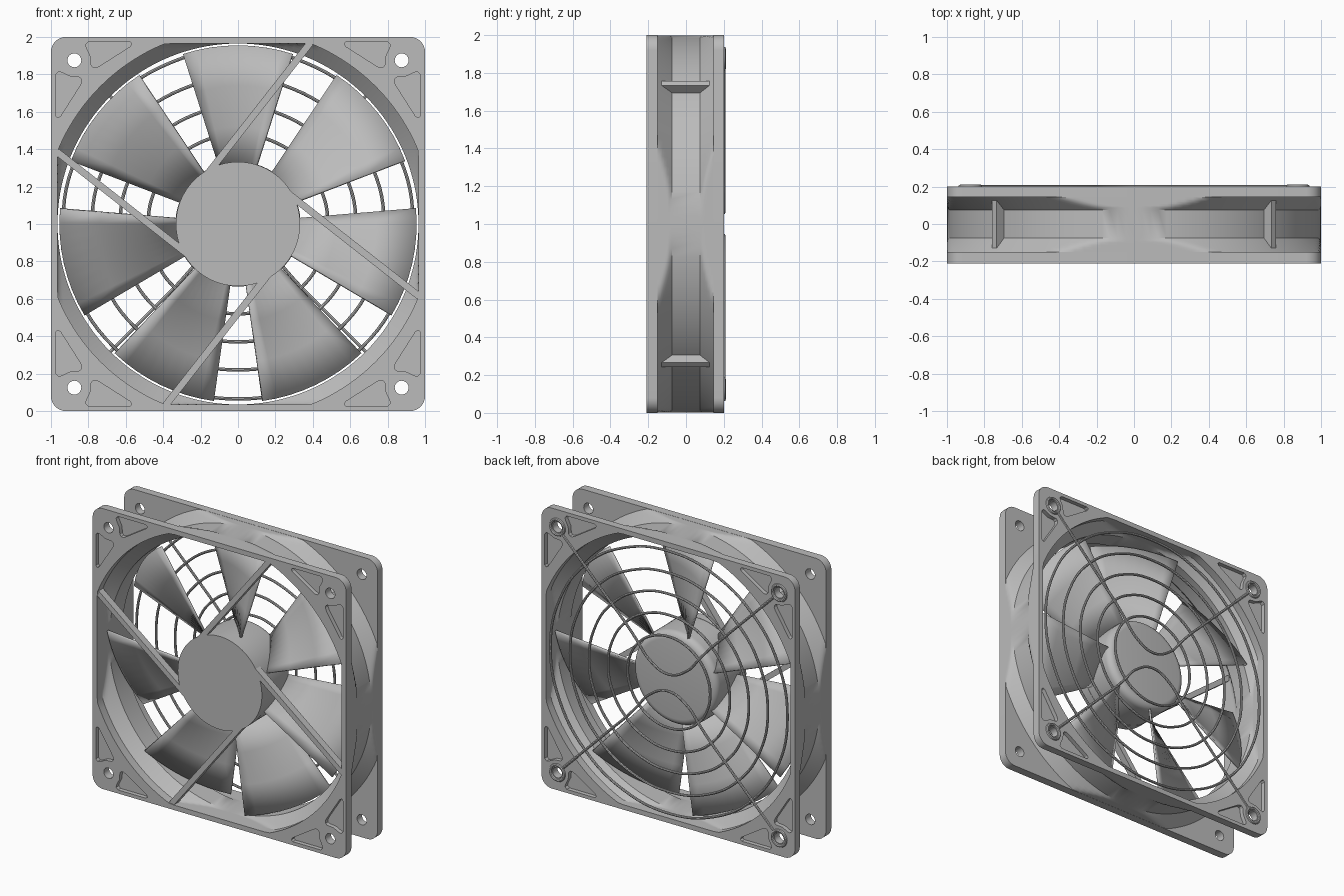
import bpy, bmesh, math
from math import sin, cos, pi, radians

if "Cube" in bpy.data.objects:
    bpy.data.objects.remove(bpy.data.objects["Cube"])

grey = bpy.data.materials.new("grey_plastic")
grey.use_nodes = True
tone = (0.5, 0.5, 0.5, 1)
grey.diffuse_color = tone
grey.node_tree.nodes["Principled BSDF"].inputs["Base Color"].default_value = tone

SEG = 144          # steps around the round parts
FRONT, BACK = (-0.21, -0.15), (0.145, 0.20)   # depth of the two flanges
BORE, MOUTH, LIMIT = 0.965, 1.04, 0.965       # tunnel radius, flared radius, flat limit


def finish(obj):
    """Turn into a mesh, colour it and smooth it."""
    bpy.ops.object.select_all(action='DESELECT')
    obj.select_set(True)
    bpy.context.view_layer.objects.active = obj
    if obj.type == 'CURVE':
        bpy.ops.object.convert(target='MESH')
        obj = bpy.context.object
    obj.data.materials.clear()
    obj.data.materials.append(grey)
    bpy.ops.object.shade_smooth_by_angle(angle=radians(30))
    return obj


def link(name, data):
    obj = bpy.data.objects.new(name, data)
    bpy.context.collection.objects.link(obj)
    return obj


def from_bmesh(name, bm):
    bmesh.ops.recalc_face_normals(bm, faces=bm.faces[:])
    mesh = bpy.data.meshes.new(name)
    bm.to_mesh(mesh)
    bm.free()
    return link(name, mesh)


def ring_points(r, n=SEG, limit=9, cx=0, cz=0):
    """Circle, cut flat where it passes a square limit."""
    pts = []
    for i in range(n):
        c, s = cos(2 * pi * i / n), sin(2 * pi * i / n)
        k = min(r, limit / max(abs(c), abs(s)))
        pts.append((cx + k * c, cz + k * s))
    return pts


def loft(name, rows, closed=False):
    """Join rings given as (depth, radius, limit) along the fan axis."""
    bm = bmesh.new()
    loops = [[bm.verts.new((x, y, 1 + z)) for x, z in ring_points(r, SEG, lim)]
             for y, r, lim in rows]
    pairs = list(zip(loops, loops[1:]))
    if closed:
        pairs.append((loops[-1], loops[0]))
    else:
        bm.faces.new(loops[0])
        bm.faces.new(loops[-1])
    for a, b in pairs:
        for i in range(SEG):
            j = (i + 1) % SEG
            bm.faces.new((a[i], a[j], b[j], b[i]))
    return finish(from_bmesh(name, bm))


def plate(name, outlines, y0, y1):
    """Flat plate; inner outlines become holes."""
    cu = bpy.data.curves.new(name, 'CURVE')
    cu.dimensions, cu.fill_mode = '2D', 'BOTH'
    cu.extrude = (y1 - y0) / 2
    for pts in outlines:
        sp = cu.splines.new('POLY')
        sp.points.add(len(pts) - 1)
        for p, (x, z) in zip(sp.points, pts):
            p.co = (x, z, 0, 1)
        sp.use_cyclic_u = True
    obj = link(name, cu)
    obj.rotation_euler.x = pi / 2
    obj.location = (0, (y0 + y1) / 2, 1)
    return finish(obj)


def wire(name, pts, y, thick, cyclic=False):
    cu = bpy.data.curves.new(name, 'CURVE')
    cu.dimensions, cu.bevel_depth = '3D', thick
    cu.bevel_resolution, cu.resolution_u, cu.use_fill_caps = 2, 6, True
    sp = cu.splines.new('BEZIER')
    sp.bezier_points.add(len(pts) - 1)
    for p, (x, z) in zip(sp.bezier_points, pts):
        p.co = (x, y, 1 + z)
        p.handle_left_type = p.handle_right_type = 'AUTO'
    sp.use_cyclic_u = cyclic
    return finish(link(name, cu))


def prism(name, corners, thick, angle):
    """Flat (radius, depth) outline thickened sideways and turned about the axis."""
    bm = bmesh.new()
    sides = [[bm.verts.new((r * cos(angle) - t * sin(angle), y,
                            1 + r * sin(angle) + t * cos(angle)))
              for r, y in corners] for t in thick]
    n = len(corners)
    for s in sides:
        bm.faces.new(s)
    for i in range(n):
        j = (i + 1) % n
        bm.faces.new((sides[0][i], sides[0][j], sides[1][j], sides[1][i]))
    return finish(from_bmesh(name, bm))


# Flanges: rounded square with mouth, screw holes and corner pockets
signs = [(a, b) for a in (1, -1) for b in (1, -1)]
edge = []
for k, (a, b) in enumerate(((1, 1), (-1, 1), (-1, -1), (1, -1))):
    for i in range(9):
        t = (k + i / 8) * pi / 2
        edge.append((a * 0.92 + 0.08 * cos(t), b * 0.92 + 0.08 * sin(t)))
mouth = ring_points(MOUTH, SEG, LIMIT)
holes = [ring_points(0.037, 24, 9, a * 0.875, b * 0.875) for a, b in signs]
pocket = [(.58, .975), (.80, .975), (.815, .96), (.81, .94), (.79, .90), (.785, .85),
          (.775, .838), (.76, .836), (.74, .845), (.575, .95), (.568, .965)]
pockets = [[(a * x, b * z) for x, z in shape] for a, b in signs
           for shape in (pocket, [(z, x) for x, z in pocket])]
for side, (y0, y1), sink in (("front", FRONT, 1), ("back", BACK, -1)):
    mid = y0 + 0.03 if sink > 0 else y1 - 0.03
    low, high = [edge, mouth] + holes, [edge, mouth] + holes + pockets
    plate(side + "_flange_outer", high if sink > 0 else low, y0, mid)
    plate(side + "_flange_inner", low if sink > 0 else high, mid, y1)

# Tunnel between the flanges, flared at both ends and cut flat at the sides
STEPS = 6
outer, inner = [], []
for end, start in ((FRONT[1], -0.075), (BACK[0], 0.075)):
    span = [i / STEPS for i in range(STEPS + 1)]
    if end > 0:
        span = span[::-1]
    for f in span:
        y = end + (start - end) * f
        outer.append((y, 1.077 - 0.077 * f, 0.999))
        inner.append((y, MOUTH + (BORE - MOUTH) * f, LIMIT))
loft("tunnel", outer + inner[::-1], closed=True)

# Corner ribs in the groove behind the flanges
for k in range(4):
    prism("corner_rib", [(0.98, -0.07), (1.0, -0.075), (1.055, -0.14),
                         (1.055, 0.135), (1.0, 0.075), (0.98, 0.07)],
          (-0.017, 0.017), pi / 4 + k * pi / 2)

# Motor base and its four tangent struts
loft("motor_base", [(-0.205, 0.332, 9), (-0.14, 0.332, 9)])
for k in range(4):
    prism("strut", [(0.1, -0.205), (1.0, -0.205), (1.0, -0.155), (0.1, -0.155)],
          (0.275, 0.312), math.atan2(0.787, 0.617) + k * pi / 2)

# Rotor hub with a rounded back rim
rim = [(0.085 + 0.05 * sin(t * pi / 12), 0.28 + 0.05 * cos(t * pi / 12), 9)
       for t in range(7)]
loft("rotor_hub", [(-0.14, 0.33, 9)] + rim)

# Seven pitched blades
for k in range(7):
    bm = bmesh.new()
    grid = []
    for i in range(9):
        f = i / 8 - 0.5
        a = -pi / 2 + (k + 0.5) * 2 * pi / 7 + f * radians(35.6)
        grid.append([bm.verts.new((r * cos(a), f * 0.22, 1 + r * sin(a)))
                     for r in (0.31, 0.52, 0.74, 0.955)])
    for p, q in zip(grid, grid[1:]):
        for j in range(3):
            bm.faces.new((p[j], p[j + 1], q[j + 1], q[j]))
    blade = from_bmesh("blade", bm)
    solid = blade.modifiers.new("thickness", 'SOLIDIFY')
    solid.thickness, solid.offset = 0.014, 0
    finish(blade)

# Wire guard on the back: rings, two bent wires and screw loops
for r in (0.325, 0.48, 0.63, 0.78, 0.935):
    wire("guard_ring", ring_points(r, 16), 0.192, 0.009, True)
half = [(.835, .835), (.42, .42), (.33, .33), (.25, .24), (.15, .125)]
for s in (1, -1):
    path = half + [(0, .06)] + [(-x, z) for x, z in half[::-1]]
    wire("guard_wire", [(x, s * z) for x, z in path], 0.2, 0.009)
for a, b in signs:
    wire("screw_loop", ring_points(0.053, 12, 9, a * 0.875, b * 0.875), 0.2, 0.011, True)
